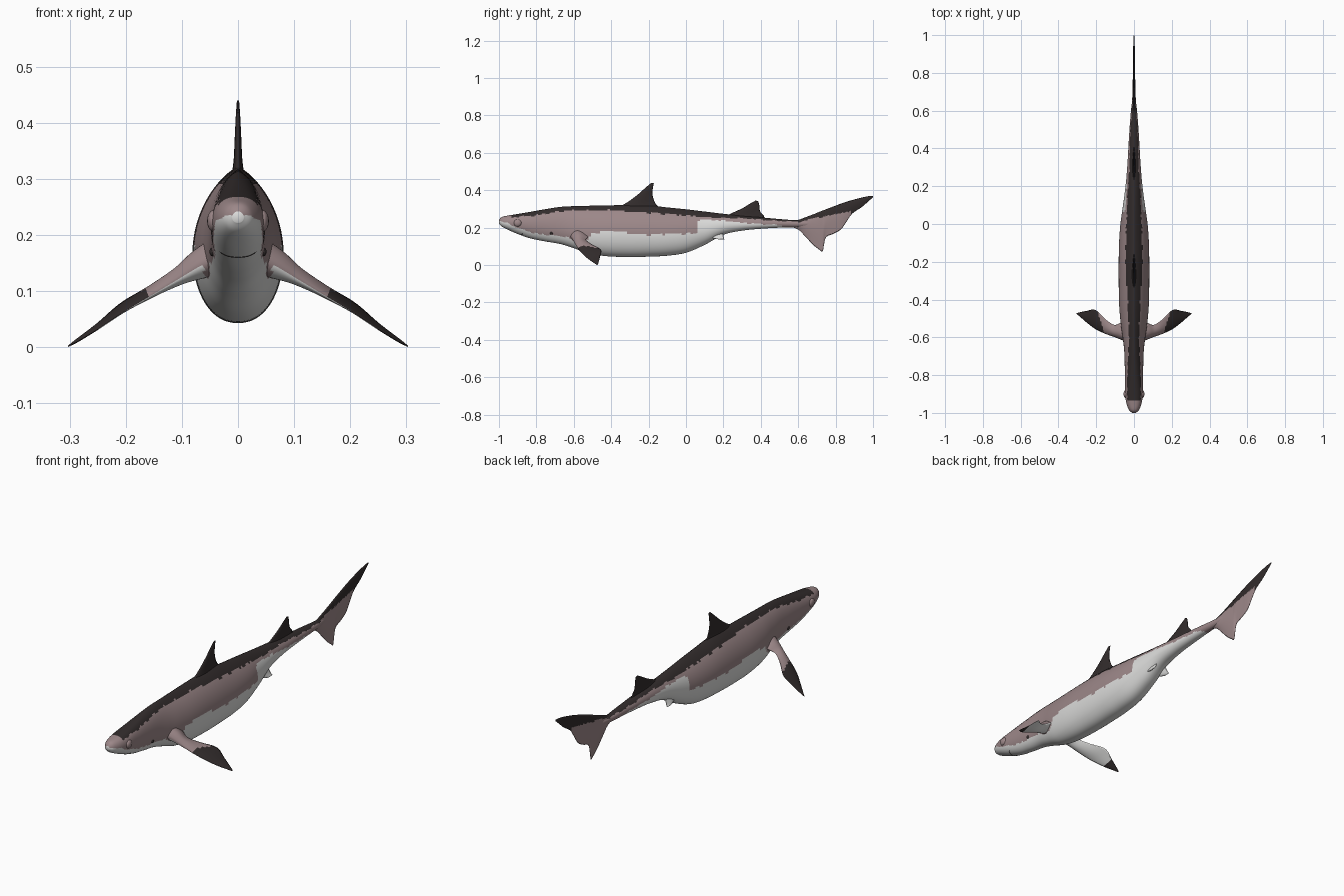
import bpy, bmesh, math
from mathutils import Vector

if "Cube" in bpy.data.objects:
    bpy.data.objects.remove(bpy.data.objects["Cube"])


def material(name, rgb):
    m = bpy.data.materials.new(name)
    m.diffuse_color = (*rgb, 1)
    m.use_nodes = True
    m.node_tree.nodes["Principled BSDF"].inputs["Base Color"].default_value = m.diffuse_color
    return m


MATS = [material("charcoal", (0.032, 0.025, 0.025)),
        material("mauve_grey", (0.335, 0.245, 0.25)),
        material("belly_white", (0.72, 0.72, 0.71))]
DARK, MAUVE, WHITE = 0, 1, 2


def smooth_rows(rows, n):
    """Catmull-Rom through rows of numbers, n steps per span."""
    out = []
    for i in range(len(rows) - 1):
        a, b, c, d = (rows[max(0, min(len(rows) - 1, i + k))] for k in (-1, 0, 1, 2))
        for j in range(n):
            t = j / n
            out.append([0.5 * (2 * q + (r - p) * t + (2 * p - 5 * q + 4 * r - s) * t * t
                               + (3 * q - p - 3 * r + s) * t ** 3)
                        for p, q, r, s in zip(a, b, c, d)])
    return out + [list(rows[-1])]


def line(points, y):
    """Height of a broken line at y."""
    for (y0, z0), (y1, z1) in zip(points, points[1:]):
        if y <= y1:
            return z0 + (z1 - z0) * max(0, (y - y0) / (y1 - y0))
    return points[-1][1]


def loft(name, rings, colour):
    """Skin closed rings, cap the ends, colour each face by a rule."""
    bm = bmesh.new()
    loops = [[bm.verts.new(p) for p in ring] for ring in rings]
    n = len(loops[0])
    for a, b in zip(loops, loops[1:]):
        for i in range(n):
            j = (i + 1) % n
            bm.faces.new((a[i], a[j], b[j], b[i]))
    bm.faces.new(loops[0])
    bm.faces.new(loops[-1])
    bmesh.ops.recalc_face_normals(bm, faces=bm.faces)
    bm.normal_update()
    for f in bm.faces:
        f.smooth = True
        f.material_index = colour(f.calc_center_median(), f.normal)
    me = bpy.data.meshes.new(name)
    bm.to_mesh(me)
    bm.free()
    for m in MATS:
        me.materials.append(m)
    ob = bpy.data.objects.new(name, me)
    bpy.context.collection.objects.link(ob)
    return ob


def fin(name, stations, normal, colour, steps=6, chord=14):
    """Stations are (leading xyz, trailing xyz, half thickness)."""
    normal = Vector(normal).normalized()
    rings = []
    for r in smooth_rows([(*a, *b, t) for a, b, t in stations], steps):
        lead, trail, t = Vector(r[:3]), Vector(r[3:6]), max(r[6], 0.0008)
        ring = []
        for k in range(2 * chord):
            s = k / chord if k <= chord else 2 - k / chord
            side = 1 if k <= chord else -1
            ring.append(lead.lerp(trail, s) + normal * side * t * math.sin(math.pi * s ** 0.75))
        rings.append(ring)
    return loft(name, rings, colour)


# Body: y, top, bottom, half width, height of widest point, upper roundness
BODY = [(-1.0, .242, .222, .010, .232, 1), (-.985, .257, .206, .026, .230, .9),
        (-.95, .265, .188, .040, .226, .8), (-.9, .273, .166, .047, .222, .8),
        (-.83, .285, .142, .048, .212, .85), (-.75, .299, .126, .049, .205, 1),
        (-.67, .311, .112, .052, .195, 1.2), (-.6, .315, .090, .060, .18, 1.4),
        (-.52, .317, .062, .071, .172, 1.5), (-.42, .319, .047, .079, .168, 1.5),
        (-.3, .321, .043, .081, .167, 1.5), (-.2, .319, .045, .081, .167, 1.5),
        (-.1, .308, .050, .079, .168, 1.5), (0, .298, .066, .072, .172, 1.5),
        (.1, .286, .108, .058, .185, 1.4), (.2, .274, .162, .045, .21, 1.3),
        (.3, .264, .184, .036, .218, 1.2), (.4, .255, .194, .030, .222, 1.1),
        (.5, .246, .200, .024, .222, 1), (.6, .238, .203, .016, .221, 1),
        (.68, .235, .208, .006, .221, 1)]
BACK_LINE = [(-1, .3), (-.94, .29), (-.93, .255), (-.8, .266), (-.7, .284), (-.6, .292),
             (-.4, .294), (-.2, .28), (0, .265), (.12, .254), (.3, .25), (.5, .236), (.7, .228)]
BELLY_LINE = [(-1, .236), (-.95, .222), (-.9, .198), (-.8, .168), (-.7, .157), (-.63, .15),
              (-.6, .125), (-.53, .125), (-.5, .17), (-.4, .182), (-.2, .162), (.06, .17),
              (.07, .245), (.2, .238), (.3, .226), (.5, .214), (.56, .19), (.7, .18)]


def body_colour(c, n):
    wobble = 0.002 * math.sin(c.y * 70) + 0.0015 * math.sin(c.y * 163)
    if c.z > line(BACK_LINE, c.y) + wobble:
        return DARK
    return WHITE if c.z < line(BELLY_LINE, c.y) + wobble else MAUVE


SIDES = 72
rings = []
for y, top, bottom, w, mid, power in smooth_rows(BODY, 8):
    ring = []
    for k in range(SIDES):
        a = 2 * math.pi * k / SIDES
        c, s = math.cos(a), math.sin(a)
        x = math.copysign(w * abs(c) ** (power if s > 0 else 0.9), c)
        ring.append((x, y, mid + s * ((top - mid) if s > 0 else (mid - bottom))))
    rings.append(ring)
loft("body", rings, body_colour)

# Dorsal fins
always_dark = lambda c, n: DARK
fin("front_dorsal_fin", [((0, -.38, .300), (0, -.13, .300), .013),
                         ((0, -.315, .335), (0, -.16, .325), .008),
                         ((0, -.26, .375), (0, -.177, .365), .006),
                         ((0, -.215, .415), (0, -.178, .405), .004),
                         ((0, -.185, .440), (0, -.172, .438), .002)], (1, 0, 0), always_dark)
fin("rear_dorsal_fin", [((0, .20, .255), (0, .42, .248), .010),
                        ((0, .25, .280), (0, .415, .265), .006),
                        ((0, .30, .303), (0, .396, .288), .005),
                        ((0, .34, .327), (0, .392, .318), .003),
                        ((0, .372, .345), (0, .386, .342), .0015)], (1, 0, 0), always_dark)

# Tail fin: y, upper edge, lower edge, half thickness
TAIL = [(.55, .238, .208, .010), (.60, .242, .190, .011), (.64, .256, .150, .010),
        (.68, .271, .108, .009), (.71, .283, .084, .008), (.73, .291, .072, .007),
        (.738, .294, .110, .007), (.75, .299, .150, .007), (.79, .314, .168, .006),
        (.83, .329, .192, .006), (.86, .339, .235, .005), (.89, .348, .276, .005),
        (.94, .361, .310, .004), (.98, .369, .345, .003), (1.0, .370, .362, .001)]


def tail_colour(c, n):
    return DARK if c.y > .88 or c.z > .232 + (c.y - .6) * .2 else MAUVE


fin("tail_fin", [((0, y, hi), (0, y, lo), t) for y, hi, lo, t in TAIL],
    (1, 0, 0), tail_colour, steps=4, chord=24)

# Paired fins: x, leading y z, trailing y z, half thickness
PECTORAL = [(.035, -.625, .160, -.515, .165, .034), (.070, -.612, .143, -.522, .150, .026),
            (.105, -.598, .122, -.534, .134, .016), (.150, -.582, .095, -.505, .112, .010),
            (.205, -.556, .062, -.455, .082, .006), (.250, -.522, .032, -.460, .044, .004),
            (.285, -.492, .011, -.467, .016, .003), (.303, -.477, .001, -.472, .002, .001)]
PELVIC = [(.018, .08, .175, .19, .190, .010), (.028, .115, .158, .198, .165, .006),
          (.036, .145, .144, .203, .146, .004), (.042, .175, .137, .205, .138, .0015)]


def pectoral_colour(c, n):
    x = abs(c.x)
    if n.z < -0.1:
        return DARK if x > .25 else (WHITE if x > .06 else MAUVE)
    return DARK if x > .175 + (c.y + .52) * .3 else MAUVE


for side, label in ((1, "right"), (-1, "left")):
    for name, rows, tilt, rule in (("pectoral_fin", PECTORAL, (.55, 0, .83), pectoral_colour),
                                   ("pelvic_fin", PELVIC, (.85, 0, .5), lambda c, n: WHITE)):
        fin(f"{label}_{name}", [((side * x, a, b), (side * x, c, d), t) for x, a, b, c, d, t in rows],
            (side * tilt[0], 0, tilt[2]), rule)
    # Eyes and small gill openings
    for name, loc, size, mat in (("eye", (.044, -.9, .225), (.011, .021, .019), MAUVE),
                                 ("gill_opening", (.045, -.72, .17), (.006, .008, .008), DARK)):
        bpy.ops.mesh.primitive_uv_sphere_add(segments=20, ring_count=12, radius=1,
                                             location=(side * loc[0], loc[1], loc[2]))
        ob = bpy.context.object
        ob.name = f"{label}_{name}"
        ob.scale = size
        ob.data.materials.append(MATS[mat])
        bpy.ops.object.shade_smooth()

# Mouth line wrapped under the snout
curve = bpy.data.curves.new("mouth", "CURVE")
curve.dimensions = "3D"
curve.bevel_depth = 0.0015
curve.bevel_resolution = 1
spline = curve.splines.new("POLY")
spline.points.add(16)
for i, p in enumerate(spline.points):
    x = -.032 + .004 * i
    y = -.885 + 14 * x * x
    bottom = line([(r[0], r[2]) for r in BODY], y)
    p.co = (x, y, .219 - (.219 - bottom) * (1 - (abs(x) / .0475) ** (2 / .9)) ** .5, 1)
curve.materials.append(MATS[DARK])
bpy.context.collection.objects.link(bpy.data.objects.new("mouth", curve))
